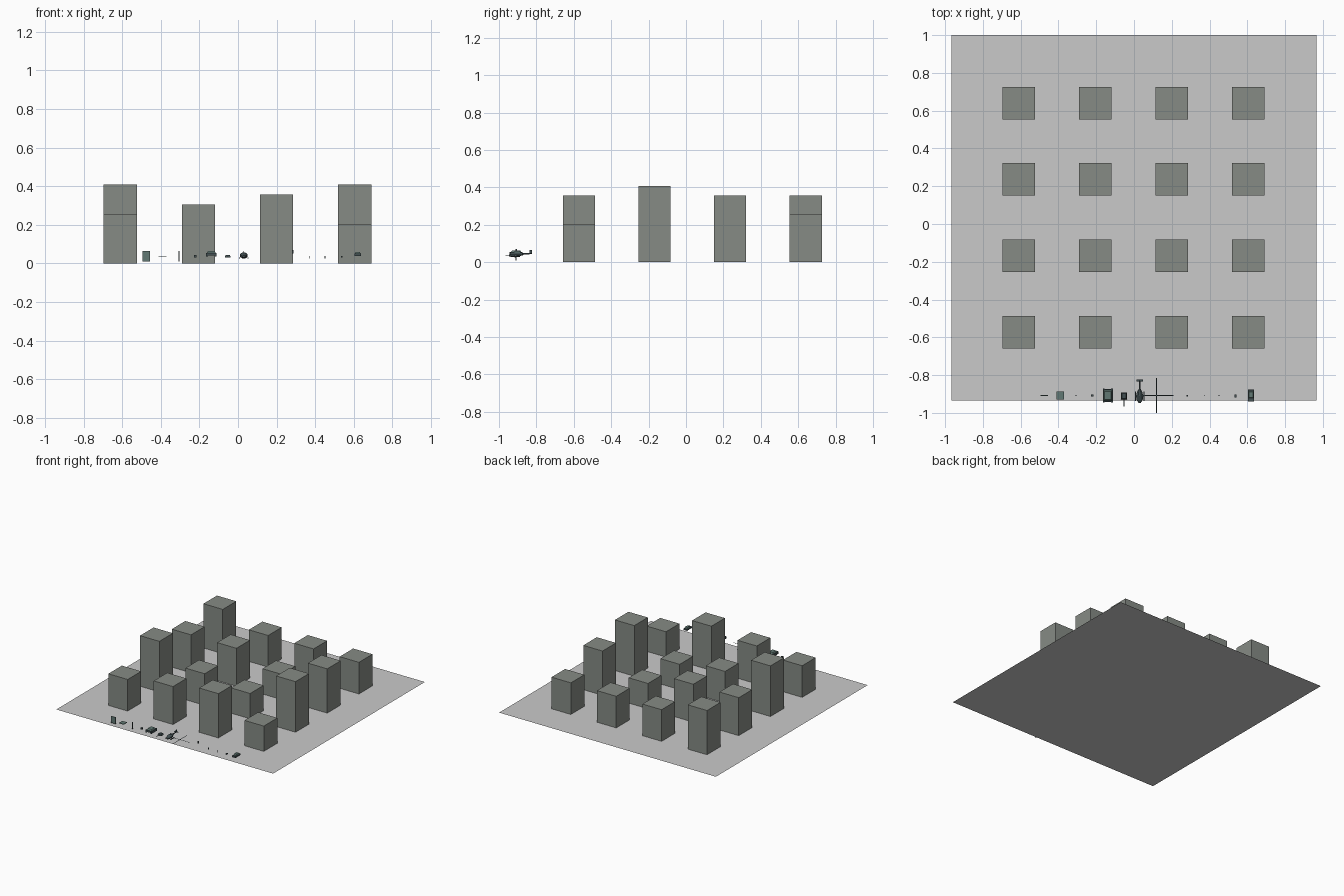
import bpy, bmesh, math
from mathutils import Matrix, Vector

cube = bpy.data.objects.get("Cube")
if cube:
    bpy.data.objects.remove(cube, do_unlink=True)


def material(name, rgb):
    m = bpy.data.materials.new(name)
    m.use_nodes = True
    m.diffuse_color = (*rgb, 1)
    m.node_tree.nodes["Principled BSDF"].inputs["Base Color"].default_value = (*rgb, 1)
    return m


GROUND = material("pale grey ground", (0.59, 0.59, 0.59))
CONCRETE = material("grey concrete", (0.24, 0.26, 0.235))
DARK = material("dark slate", (0.055, 0.08, 0.085))
TEAL = material("muted teal", (0.12, 0.19, 0.175))


def finish(name, bm, mat):
    bmesh.ops.recalc_face_normals(bm, faces=bm.faces)
    me = bpy.data.meshes.new(name)
    bm.to_mesh(me)
    bm.free()
    me.materials.append(mat)
    ob = bpy.data.objects.new(name, me)
    bpy.context.scene.collection.objects.link(ob)
    return ob


def box(name, centre, size, mat, taper=1.0, open_base=False):
    """Box with an optionally narrowed top and no base."""
    bm = bmesh.new()
    bmesh.ops.create_cube(bm, size=1)
    for v in bm.verts:
        k = taper if v.co.z > 0 else 1
        v.co = Vector((v.co.x * size[0] * k, v.co.y * size[1] * k, v.co.z * size[2])) + Vector(centre)
    if open_base:
        base = min(bm.faces, key=lambda f: f.calc_center_median().z)
        bmesh.ops.delete(bm, geom=[base], context='FACES_ONLY')
    return finish(name, bm, mat)


def sheet(name, centre, width, depth, mat):
    bm = bmesh.new()
    bmesh.ops.create_grid(bm, x_segments=1, y_segments=1, size=0.5,
                          matrix=Matrix.Translation(centre) @ Matrix.Diagonal((width, depth, 1, 1)))
    return finish(name, bm, mat)


def hull(name, x, stations, mat, sides=8):
    """Skin elliptical rings (y, z, half width, half height) along y."""
    bm = bmesh.new()
    rings = []
    for y, z, w, h in stations:
        angles = [math.tau * (i + 0.5) / sides for i in range(sides)]
        rings.append([bm.verts.new((x + w * math.cos(a), y, z + h * math.sin(a))) for a in angles])
    for a, b in zip(rings, rings[1:]):
        for i in range(sides):
            j = (i + 1) % sides
            bm.faces.new((a[i], a[j], b[j], b[i]))
    bm.faces.new(rings[0])
    bm.faces.new(rings[-1])
    return finish(name, bm, mat)


# Ground sheet
sheet("ground", (0, 0.033, 0), 1.934, 1.934, GROUND)

# Four by four grid of towers, each a number of storeys tall
STOREY = 0.051
STOREYS = [(5, 6, 7, 4), (8, 5, 4, 8), (6, 6, 4, 7), (7, 5, 5, 5)]
for r, row in enumerate(STOREYS):
    for c, count in enumerate(row):
        h = count * STOREY
        box(f"tower_{r + 1}_{c + 1}", (-0.61 + 0.405 * c, -0.572 + 0.404 * r, h / 2),
            (0.172, 0.172, h), CONCRETE, open_base=True)

# Row of small loose parts along the front edge
Y = -0.908
Z = 0.037
box("upright_panel", (-0.475, Y, Z), (0.041, 0.004, 0.054), TEAL)
box("flat_panel", (-0.39, Y, Z), (0.041, 0.041, 0.004), TEAL)
box("post", (-0.306, Y, Z), (0.005, 0.005, 0.054), DARK)
box("small_block", (-0.222, Y, Z), (0.013, 0.013, 0.013), DARK)

# Vehicle hull with a track on each side
box("vehicle_body", (-0.138, Y, 0.047), (0.054, 0.07, 0.013), DARK)
box("vehicle_deck", (-0.138, Y, 0.058), (0.046, 0.058, 0.01), TEAL, taper=0.75)
for side, s in (("right", -1), ("left", 1)):
    box(f"{side}_track", (-0.138 + s * 0.022, Y, 0.041), (0.01, 0.072, 0.012), DARK)

# Turret with a forward barrel
box("turret", (-0.053, -0.91, Z), (0.032, 0.036, 0.014), DARK, taper=0.7)
box("turret_barrel", (-0.053, -0.946, Z), (0.003, 0.04, 0.003), DARK)

# Helicopter body, tail and fins
hull("helicopter_body", 0.03, [(-0.947, 0.036, 0.006, 0.005), (-0.932, 0.038, 0.017, 0.011),
                               (-0.91, 0.041, 0.021, 0.017), (-0.89, 0.043, 0.015, 0.014),
                               (-0.872, 0.044, 0.005, 0.005), (-0.826, 0.046, 0.003, 0.003)], DARK)
box("tail_plane", (0.03, -0.829, 0.047), (0.034, 0.01, 0.003), DARK)
box("tail_fin", (0.03, -0.829, 0.054), (0.003, 0.013, 0.02), DARK)
box("rotor_mast", (0.03, -0.905, 0.06), (0.004, 0.004, 0.008), DARK)
for side, s in (("right", -1), ("left", 1)):
    box(f"{side}_skid", (0.03 + s * 0.022, -0.912, 0.029), (0.005, 0.05, 0.005), DARK)

# Loose rotor of two crossed blades
sheet("rotor_blade_across", (0.118, Y, Z), 0.184, 0.005, DARK)
sheet("rotor_blade_along", (0.118, Y, Z), 0.005, 0.184, DARK)

# Small fittings
box("clip", (0.283, Y, 0.06), (0.008, 0.008, 0.018), DARK)
box("pin_a", (0.372, Y, 0.032), (0.004, 0.004, 0.015), DARK)
box("pin_b", (0.45, Y, 0.032), (0.004, 0.004, 0.015), DARK)
box("bracket", (0.537, -0.91, 0.035), (0.009, 0.015, 0.008), DARK)

# Small car
box("car_body", (0.62, Y, 0.045), (0.032, 0.066, 0.011), DARK)
box("car_cabin", (0.62, -0.903, 0.055), (0.028, 0.038, 0.01), TEAL, taper=0.75)
